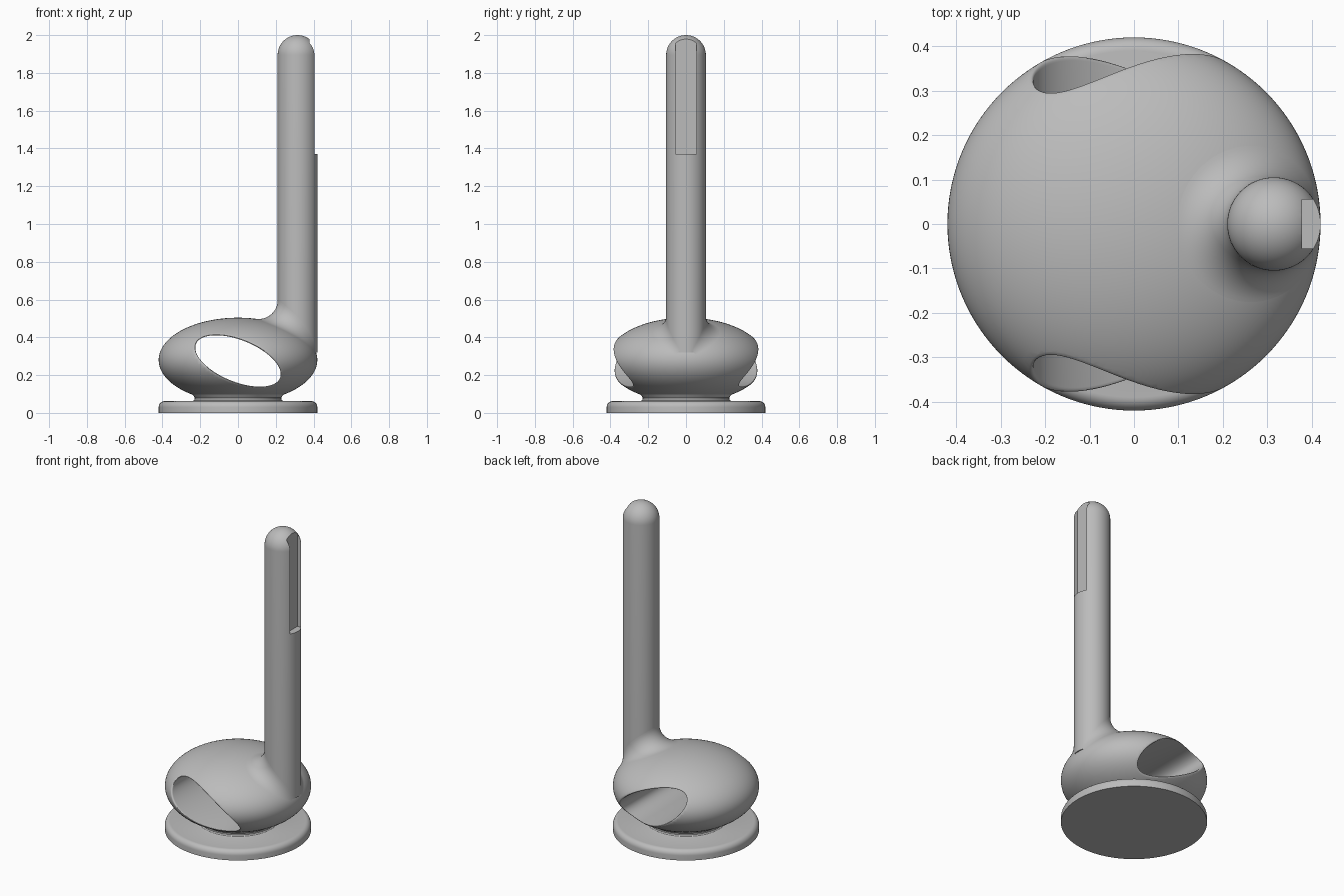
import bpy
import bmesh
import math
from mathutils import Vector

if "Cube" in bpy.data.objects:
    bpy.data.objects.remove(bpy.data.objects["Cube"], do_unlink=True)

A, C, ZC = 0.42, 0.224, 0.28        # bulb radius, half height, centre height
SX, SR, TOP = 0.315, 0.105, 2.0     # stem centre, radius, top
STEM_FOOT = 0.32
BLEND = 0.1                         # radius of the stem fillet

grey = bpy.data.materials.new("plain grey")
grey.use_nodes = True
COLOUR = (0.5, 0.5, 0.5, 1)
grey.diffuse_color = COLOUR
grey.node_tree.nodes["Principled BSDF"].inputs["Base Color"].default_value = COLOUR


def add_object(name, bm):
    mesh = bpy.data.meshes.new(name)
    bm.to_mesh(mesh)
    bm.free()
    mesh.materials.append(grey)
    obj = bpy.data.objects.new(name, mesh)
    bpy.context.collection.objects.link(obj)
    return obj


def lathe(name, profile, x=0, steps=128):
    """Revolve (radius, height) points about a vertical axis."""
    bm = bmesh.new()
    verts = [bm.verts.new((r, 0, z)) for r, z in profile]
    edges = [bm.edges.new(pair) for pair in zip(verts, verts[1:])]
    bmesh.ops.spin(bm, geom=verts + edges, cent=(0, 0, 0), axis=(0, 0, 1),
                   angle=math.tau, steps=steps)
    bmesh.ops.remove_doubles(bm, verts=bm.verts, dist=1e-5)
    bmesh.ops.recalc_face_normals(bm, faces=bm.faces)
    bmesh.ops.translate(bm, verts=bm.verts, vec=(x, 0, 0))
    return add_object(name, bm)


def grid(rows, closed=False, caps=False):
    """Skin rows of points with quads."""
    bm = bmesh.new()
    vr = [[bm.verts.new(p) for p in row] for row in rows]
    for a, b in zip(vr, vr[1:]):
        n = len(a)
        for j in range(n if closed else n - 1):
            k = (j + 1) % n
            bm.faces.new((a[j], a[k], b[k], b[j]))
    if caps:
        bm.faces.new(vr[0])
        bm.faces.new(vr[-1])
        bmesh.ops.recalc_face_normals(bm, faces=bm.faces)
    return bm


def cut(obj, cutter):
    mod = obj.modifiers.new("cut", 'BOOLEAN')
    mod.operation, mod.solver, mod.object = 'DIFFERENCE', 'EXACT', cutter
    bpy.context.view_layer.objects.active = obj
    bpy.ops.object.modifier_apply(modifier=mod.name)
    bpy.data.objects.remove(cutter, do_unlink=True)


# Base disc, neck and bulb as one turned body
profile = [(0, 0), (A, 0), (A, 0.03)]
for i in range(1, 9):
    t = math.pi / 2 * i / 8
    profile.append((A - 0.03 + 0.03 * math.cos(t), 0.03 + 0.032 * math.sin(t)))
profile += [(0.245, 0.062), (0.234, 0.066), (0.229, 0.073), (0.229, 0.082)]
start = -math.acos(0.24 / A)
for i in range(57):
    t = start + (math.pi / 2 - start) * i / 56
    profile.append((max(A * math.cos(t), 0) if i < 56 else 0, ZC + C * math.sin(t)))
body = lathe("base_and_bulb", profile)


# Tilted oval tunnel through the bulb, with softened rims
def surface_y(x, z):
    return math.sqrt(A * A * (1 - ((z - ZC) / C) ** 2) - x * x)


def oval(grow, count=96):
    tilt = math.radians(-22)
    for i in range(count):
        t = math.tau * i / count
        u, v = (0.24 + grow) * math.cos(t), (0.11 + grow) * math.sin(t)
        yield (u * math.cos(tilt) - v * math.sin(tilt),
               0.275 + u * math.sin(tilt) + v * math.cos(tilt))


LIP = 0.015
half = [[] for _ in range(8)]
for (x, z), (gx, gz) in zip(oval(0), oval(LIP)):
    corner = Vector((x, surface_y(x, z), z))
    inner = corner - Vector((0, LIP, 0))
    outer = Vector((gx, surface_y(gx, gz) + 0.001, gz))
    for k in range(7):
        s = k / 6
        half[k].append(inner * (1 - s) ** 2 + corner * 2 * s * (1 - s) + outer * s * s)
    half[7].append(Vector((gx, 0.6, gz)))
mirrored = [[Vector((p.x, -p.y, p.z)) for p in row] for row in reversed(half)]
tunnel = add_object("tunnel_cutter", grid(mirrored + half, closed=True, caps=True))
tunnel.hide_render = True
cut(body, tunnel)

# Round-topped stem with a flat recess on its outer side
profile = [(0, STEM_FOOT), (SR, STEM_FOOT)]
for i in range(17):
    t = math.pi / 2 * i / 16
    profile.append((SR * math.cos(t) if i < 16 else 0, TOP - SR + SR * math.sin(t)))
stem = lathe("stem", profile, SX, 96)
bm = bmesh.new()
bmesh.ops.create_cube(bm, size=1)
bmesh.ops.scale(bm, verts=bm.verts, vec=(0.2, 0.11, 0.8))
bmesh.ops.translate(bm, verts=bm.verts, vec=(0.478, 0, 1.77))
recess = add_object("recess_cutter", bm)
recess.hide_render = True
cut(stem, recess)


# Fillet between stem and bulb, traced by a rolling ball
def offset_point(t):
    n = Vector((math.cos(t) / A, math.sin(t) / C)).normalized()
    return Vector((A * math.cos(t), C * math.sin(t))) + BLEND * n


rows = []
for i in range(97):
    a = math.radians(18 + 324 * i / 96)
    side = Vector((math.cos(a), math.sin(a), 0))
    centre = Vector((SX, 0, 0)) + side * (SR + BLEND)
    reach = centre.length
    low, high = 0, math.pi / 2
    for _ in range(40):
        t = (low + high) / 2
        if offset_point(t).x > reach:
            low = t
        else:
            high = t
    out = centre.normalized()
    centre.z = ZC + offset_point(t).y
    touch = out * A * math.cos(t) + Vector((0, 0, ZC + C * math.sin(t)))
    d0, d1 = -side, (touch - centre).normalized()
    rows.append([centre + BLEND * (d0.lerp(d1, k / 12)).normalized() for k in range(13)])
fillet = add_object("stem_fillet", grid(rows))
# Face the skin outward
if sum(f.normal.z for f in fillet.data.polygons) < 0:
    fillet.data.flip_normals()

# Smooth shading with crisp edges kept
bpy.ops.object.select_all(action='DESELECT')
for obj in (body, stem, fillet):
    obj.select_set(True)
bpy.context.view_layer.objects.active = body
bpy.ops.object.shade_smooth_by_angle(angle=math.radians(30))
